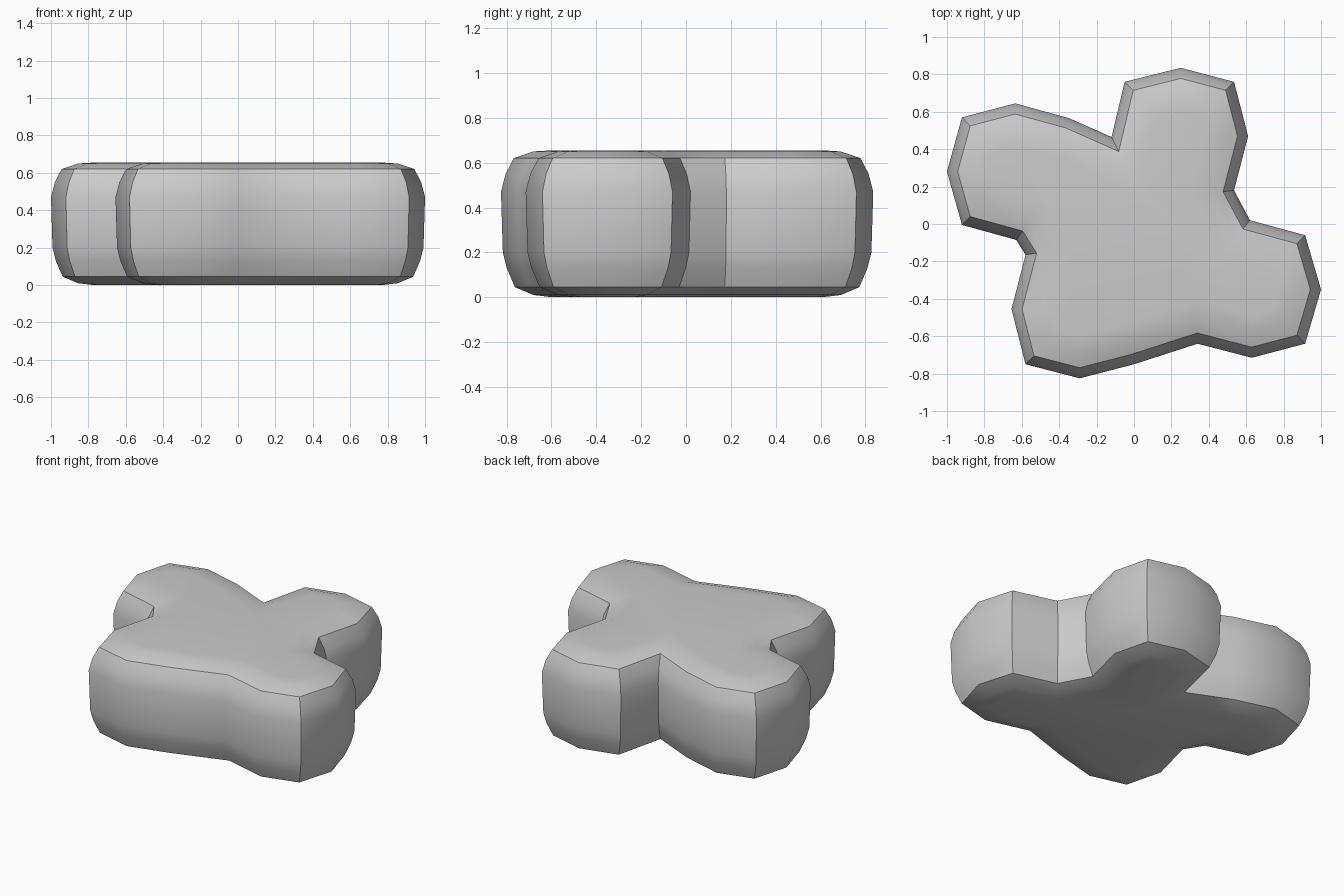
import bpy, bmesh, math
from mathutils import Vector

if "Cube" in bpy.data.objects:
    bpy.data.objects.remove(bpy.data.objects["Cube"])

# Widest outline seen from above, clockwise
outline = [Vector(p) for p in [
    (.25, .835), (.535, .76), (.61, .47), (.535, .18), (.62, .02), (.915, -.06),
    (1, -.35), (.915, -.64), (.63, -.715), (.34, -.64), (0, -.75), (-.29, -.825),
    (-.58, -.75), (-.655, -.455), (-.58, -.165), (-.63, -.085), (-.92, -.005),
    (-1, .28), (-.92, .57), (-.635, .645), (-.345, .565), (-.12, .465), (-.05, .76)]]

# Edge profile: (inset, height)
profile = [(.22, 0), (.14, .01), (.06, .045), (.025, .13), (.008, .2), (0, .47),
           (.02, .55), (.055, .62), (.14, .65), (.22, .655)]


def inset(points, d):
    """Mitred inward offset of a clockwise outline."""
    out = []
    for i, p in enumerate(points):
        a = (p - points[i - 1]).normalized()
        b = (points[(i + 1) % len(points)] - p).normalized()
        na, nb = Vector((a.y, -a.x)), Vector((b.y, -b.x))
        out.append(p + (na + nb) * d / (1 + na.dot(nb)))
    return out


# Four-lobed slab: stacked inset rings with capped ends
bm = bmesh.new()
rings = [[bm.verts.new((p.x, p.y, z)) for p in inset(outline, d)] for d, z in profile]
n = len(outline)
for low, high in zip(rings, rings[1:]):
    for i in range(n):
        j = (i + 1) % n
        bm.faces.new((low[i], high[i], high[j], low[j]))
bm.faces.new(rings[0])
bm.faces.new(rings[-1][::-1])
bmesh.ops.recalc_face_normals(bm, faces=bm.faces[:])
mesh = bpy.data.meshes.new("lobed_slab")
bm.to_mesh(mesh)
bm.free()
slab = bpy.data.objects.new("lobed_slab", mesh)
bpy.context.collection.objects.link(slab)

# Smooth shading with sharp lobe corners and rim
bpy.context.view_layer.objects.active = slab
slab.select_set(True)
bpy.ops.object.shade_smooth_by_angle(angle=math.radians(36))
